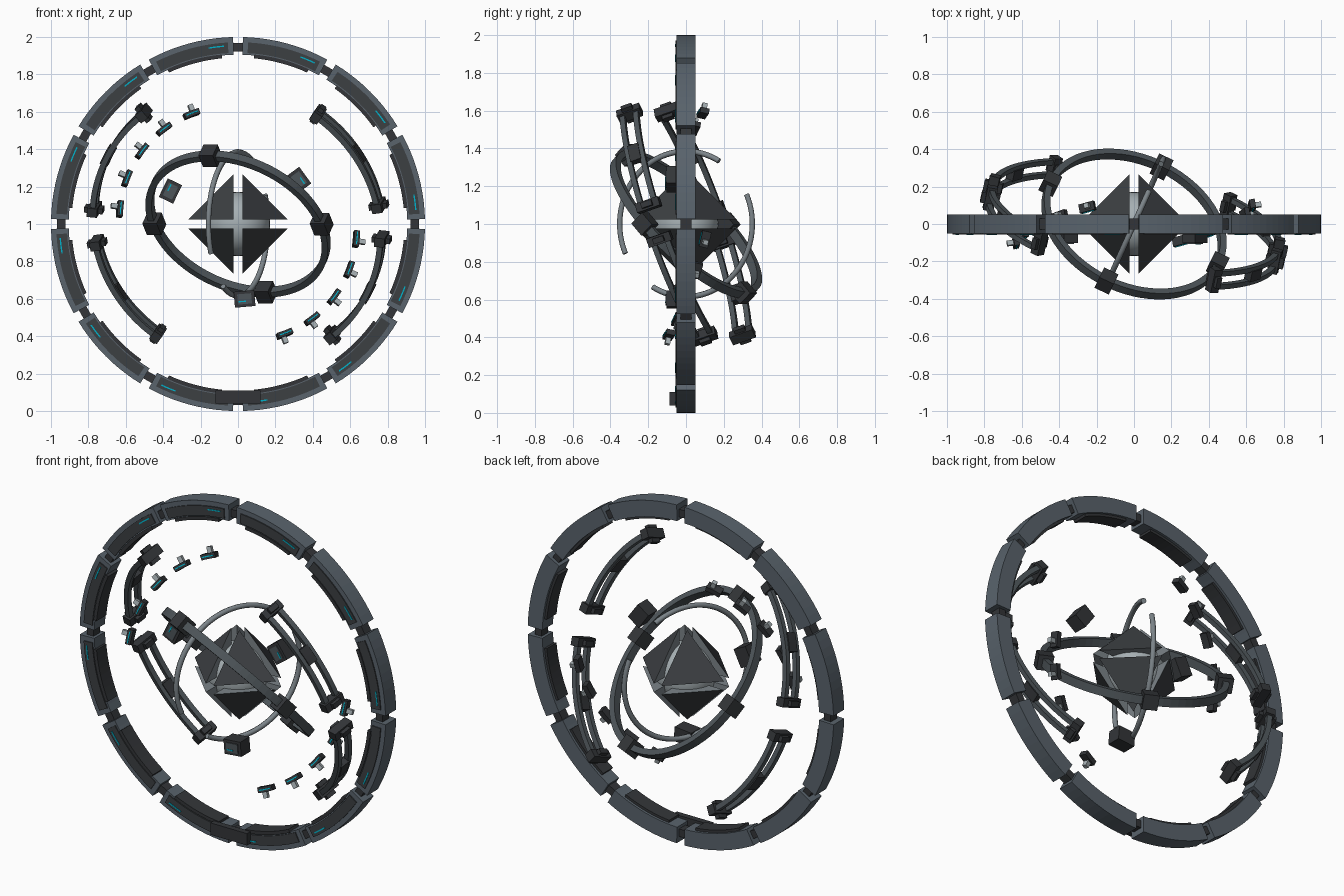
import bpy, bmesh, math
from mathutils import Vector, Matrix

if "Cube" in bpy.data.objects:
    bpy.data.objects.remove(bpy.data.objects["Cube"], do_unlink=True)


def material(name, rgb):
    m = bpy.data.materials.new(name)
    m.use_nodes = True
    m.diffuse_color = (*rgb, 1)
    m.node_tree.nodes["Principled BSDF"].inputs["Base Color"].default_value = (*rgb, 1)
    return m


SLATE = material("slate", (0.10, 0.125, 0.15))
RAIL = material("dark_slate", (0.075, 0.09, 0.10))
PANEL = material("panel_charcoal", (0.045, 0.05, 0.055))
BLACK = material("black_metal", (0.033, 0.036, 0.04))
STEEL = material("steel", (0.20, 0.23, 0.25))
PALE = material("pale_grey", (0.38, 0.43, 0.45))
CYAN = material("cyan_light", (0.0, 0.45, 0.60))

CENTRE = Vector((0, 0, 1))


def plane(normal):
    """Frame whose z is the normal and whose x is closest to world x."""
    z = Vector(normal).normalized()
    x = (Vector((1, 0, 0)) - z * z.x).normalized()
    return Matrix((x, z.cross(x), z)).transposed()


def angle_of(frame, point):
    p = frame.transposed() @ Vector(point)
    return math.degrees(math.atan2(p.y, p.x))


def polar(frame, a, r, h):
    a = math.radians(a)
    return CENTRE + frame @ Vector((r * math.cos(a), r * math.sin(a), h))


def finish(name, bm, mats):
    bmesh.ops.recalc_face_normals(bm, faces=bm.faces)
    me = bpy.data.meshes.new(name)
    bm.to_mesh(me)
    bm.free()
    for m in mats:
        me.materials.append(m)
    ob = bpy.data.objects.new(name, me)
    bpy.context.collection.objects.link(ob)
    return ob


def sweep(name, frame, section, a0, a1, steps, mat, smooth=False):
    """Sweep a (radius, height) section round an arc and cap its ends."""
    bm = bmesh.new()
    rows = [[bm.verts.new(polar(frame, a0 + (a1 - a0) * i / steps, r, h)) for r, h in section]
            for i in range(steps + 1)]
    n = len(section)
    for p, q in zip(rows, rows[1:]):
        for j in range(n):
            f = bm.faces.new((p[j], p[(j + 1) % n], q[(j + 1) % n], q[j]))
            f.smooth = smooth
    bm.faces.new(rows[0])
    bm.faces.new(rows[-1])
    return finish(name, bm, [mat])


def bar(name, frame, r0, r1, h0, h1, a0, a1, steps, mat):
    return sweep(name, frame, [(r0, h0), (r1, h0), (r1, h1), (r0, h1)], a0, a1, steps, mat)


def block(name, frame, a, r, h, size, mat):
    """Box sized (radial, tangential, normal) placed on a ring."""
    bm = bmesh.new()
    bmesh.ops.create_cube(bm, size=1)
    turn = frame @ Matrix.Rotation(math.radians(a), 3, "Z")
    for v in bm.verts:
        v.co = polar(frame, a, r, h) + turn @ Vector([c * s for c, s in zip(v.co, size)])
    return finish(name, bm, [mat])


# Outer ring: twelve segments, panels, light strips and links
front = plane((0, -1, 0))
for k in range(12):
    mid = 15 + 30 * k
    bar("ring_segment", front, 0.905, 1.0, -0.05, 0.05, mid - 13.5, mid + 13.5, 10, SLATE)
    bar("front_panel", front, 0.915, 0.972, 0.045, 0.056, mid - 11.8, mid + 11.8, 10, PANEL)
    bar("inner_panel", front, 0.89, 0.91, -0.035, 0.056, mid - 9.5, mid + 9.5, 8, BLACK)
    bar("light_strip", front, 0.95, 0.957, 0.05, 0.059, mid - 10.5, mid - 5.5, 3, CYAN)
    block("ring_link", front, 30 * k, 0.945, 0, (0.045, 0.06, 0.06), BLACK)
block("name_plate", front, -90, 0.925, 0.07, (0.07, 0.24, 0.035), BLACK)

# Tilted ring with four cube joints
tilt = plane((-0.323, -0.666, -0.689))
bar("gyro_ring", tilt, 0.48, 0.515, -0.024, 0.024, 0, 360, 72, RAIL)
start = angle_of(tilt, (-0.15, -0.31, 0.37))
for k in range(4):
    block("gyro_joint", tilt, start + 90 * k, 0.497, 0, (0.085, 0.085, 0.085), BLACK)

# Upright ring of two thin round arcs
upright = plane((0.91, -0.41, 0))
tube = [(0.385 + 0.015 * math.cos(t * math.pi / 4), 0.015 * math.sin(t * math.pi / 4))
        for t in range(8)]
for a in (60, 240):
    arc = sweep("thin_arc", upright, tube, a, a + 144, 40, STEEL, True)

# Twin-rail arcs with end clamps, each mirrored through the centre
rails = plane((-0.217, -1, -0.351))
arcs = [((0.75, -0.198, 0.10), (0.43, -0.30, 0.59)), ((-0.51, -0.10, 0.60), (-0.77, 0.139, 0.08))]
for low, high in arcs:
    a0, a1 = angle_of(rails, low), angle_of(rails, high)
    for turn in (0, 180):
        b0, b1 = a0 + turn, a1 + turn
        for h in (-0.038, 0.038):
            bar("rail", rails, 0.77, 0.80, h - 0.014, h + 0.014, b0, b1, 16, RAIL)
        bar("rail_sleeve", rails, 0.763, 0.807, -0.03, 0.03,
            b0 + (b1 - b0) * 0.42, b0 + (b1 - b0) * 0.58, 4, BLACK)
        for b in (b0, b1):
            block("rail_clamp", rails, b, 0.785, 0, (0.055, 0.05, 0.13), BLACK)
            block("clamp_plate", rails, b, 0.785, 0, (0.10, 0.03, 0.06), BLACK)

# Dashed arcs of small tabs with pale studs
dashes = plane((0.188, -1, 0.232))
first = angle_of(dashes, (-0.25, 0.09, 0.59))
last = angle_of(dashes, (-0.63, -0.10, 0.08)) % 360
for k in range(5):
    for turn in (0, 180):
        a = first + (last - first) * k / 4 + turn
        bar("dash", dashes, 0.63, 0.66, -0.024, 0.024, a - 3.8, a + 3.8, 4, BLACK)
        bar("dash_light", dashes, 0.642, 0.648, 0.02, 0.028, a - 3, a + 3, 3, CYAN)
        block("dash_stud", dashes, a - 1, 0.672, 0, (0.045, 0.026, 0.026), PALE)

# Three floating modules with screens
for a in (154, 36, -85):
    block("module", front, a, 0.402, 0.06, (0.085, 0.11, 0.085), BLACK)
    block("module_screen", front, a, 0.402, 0.104, (0.055, 0.075, 0.008), RAIL)
    block("module_light", front, a - 2, 0.415, 0.108, (0.007, 0.04, 0.004), CYAN)

# Split octahedron core: eight corner pieces with paler inner faces
for sx in (-1, 1):
    for sy in (-1, 1):
        for sz in (-1, 1):
            bm = bmesh.new()
            pts = [Vector((0.025, 0.025, 0.025))]
            for axis in range(3):
                p = pts[0].copy()
                p[axis] = 0.265
                pts.append(p)
            vs = [bm.verts.new(CENTRE + Vector((p.x * sx, p.y * sy, p.z * sz))) for p in pts]
            for f in ((1, 2, 3), (0, 1, 2), (0, 2, 3), (0, 3, 1)):
                bm.faces.new([vs[i] for i in f]).material_index = int(0 in f)
            finish("core_shell", bm, [PANEL, STEEL])

# Smooth inner core
bm = bmesh.new()
bmesh.ops.create_uvsphere(bm, u_segments=32, v_segments=16, radius=0.172,
                          matrix=Matrix.Translation(CENTRE))
for f in bm.faces:
    f.smooth = True
finish("inner_core", bm, [PALE])
